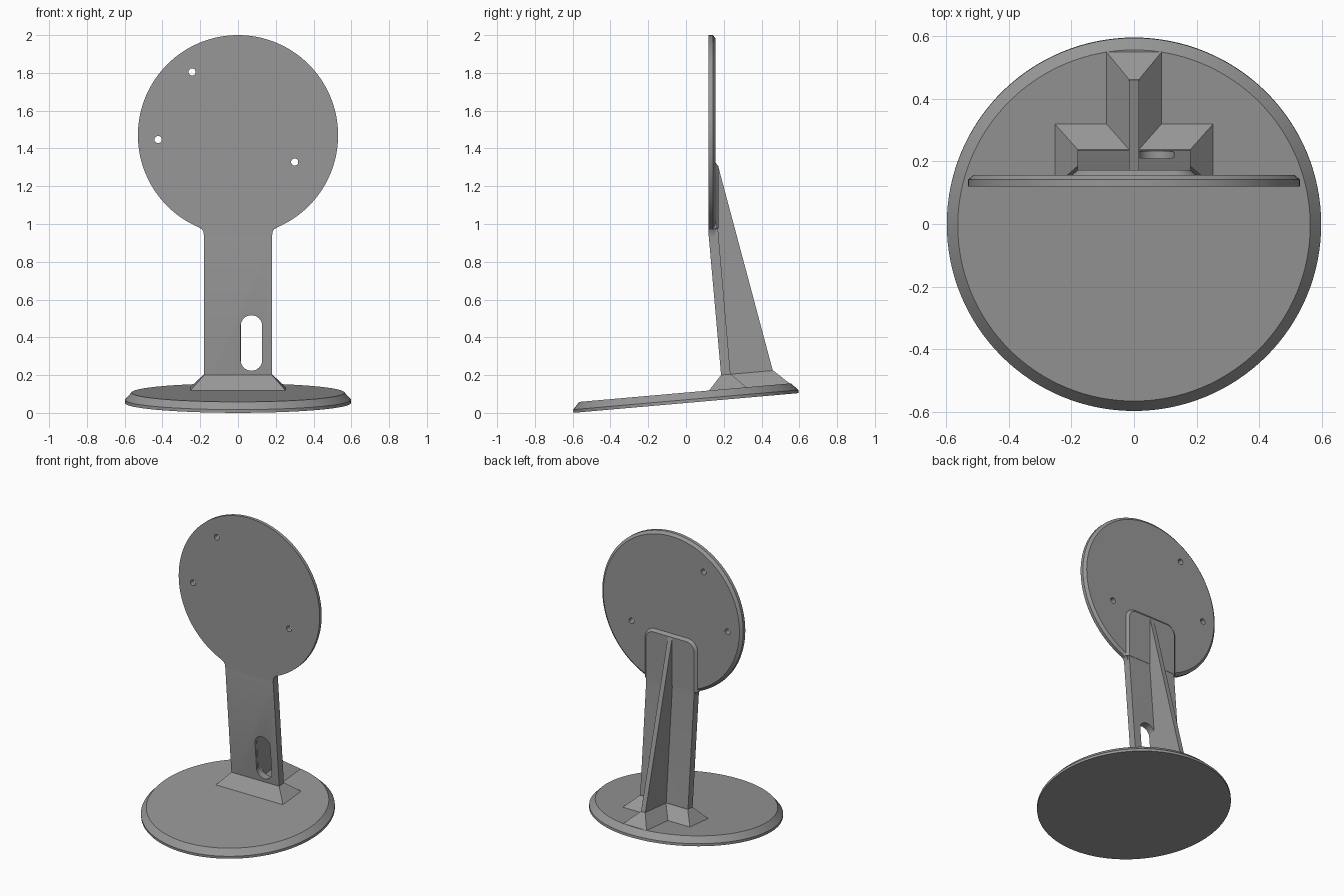
import bpy, bmesh, math
from mathutils import Matrix, Vector

if "Cube" in bpy.data.objects:
    bpy.data.objects.remove(bpy.data.objects["Cube"])

grey = bpy.data.materials.new("mid grey")
grey.diffuse_color = (0.31, 0.31, 0.31, 1)
grey.use_nodes = True
grey.node_tree.nodes["Principled BSDF"].inputs["Base Color"].default_value = grey.diffuse_color
SLOPE = math.tan(math.radians(5))


def loft(name, rings):
    """Closed solid through matching rings of points."""
    bm = bmesh.new()
    vs = [[bm.verts.new(p) for p in r] for r in rings]
    n = len(vs[0])
    bm.faces.new(vs[0])
    bm.faces.new(vs[-1])
    for a, b in zip(vs, vs[1:]):
        for i in range(n):
            j = (i + 1) % n
            bm.faces.new((a[i], a[j], b[j], b[i]))
    bmesh.ops.recalc_face_normals(bm, faces=bm.faces)
    me = bpy.data.meshes.new(name)
    bm.to_mesh(me)
    bm.free()
    me.materials.append(grey)
    ob = bpy.data.objects.new(name, me)
    bpy.context.collection.objects.link(ob)
    return ob


def smooth(ob):
    bpy.ops.object.select_all(action='DESELECT')
    bpy.context.view_layer.objects.active = ob
    ob.select_set(True)
    bpy.ops.object.shade_smooth_by_angle(angle=math.radians(25))


def cut(ob, cutter):
    cutter.hide_render = True
    cutter.hide_set(True)
    m = ob.modifiers.new("cut", 'BOOLEAN')
    m.operation = 'DIFFERENCE'
    m.solver = 'EXACT'
    m.object = cutter


def apply_cuts(ob):
    bpy.context.view_layer.objects.active = ob
    for m in list(ob.modifiers):
        bpy.ops.object.modifier_apply(modifier=m.name)


def circle(r, h, n=128):
    return [(r * math.cos(t), r * math.sin(t), h)
            for t in (2 * math.pi * i / n for i in range(n))]


def along_x(name, profile, hw):
    return loft(name, [[(x, y, z) for y, z in profile] for x in (-hw, hw)])


def pill(cx, cz, r, half, y, n=16):
    """Upright rounded slot outline in the xz plane."""
    pts = []
    for side in (0, 1):
        for i in range(n + 1):
            t = math.pi * (side + i / n)
            pts.append((cx + r * math.cos(t), y,
                        cz + (half if side == 0 else -half) + r * math.sin(t)))
    return pts


# Tilted round base with a chamfered rim
base = loft("base", [circle(0.598, 0), circle(0.598, 0.017), circle(0.563, 0.055)])
base.data.transform(Matrix.Translation((0, 0, 0.0525)) @ Matrix.Rotation(math.radians(5), 4, 'X'))
smooth(base)


# Round head plate with a flared neck at its lower edge
def head_ring(r, y):
    a = math.asin(0.207 / 0.53)
    n = 120
    pts = []
    for i in range(n + 1):
        t = -math.pi / 2 + a + (2 * math.pi - 2 * a) * i / n
        pts.append((r * math.cos(t), y, 1.47 + r * math.sin(t)))
    neck = [(0.191, 0.972), (0.183, 0.958), (0.18, 0.935)]
    return pts + [(-x, y, z) for x, z in neck] + [(x, y, z) for x, z in reversed(neck)]


head = loft("head_plate", [head_ring(0.53, 0.12), head_ring(0.53, 0.142), head_ring(0.512, 0.157)])
for x, z in ((-0.243, 1.805), (-0.423, 1.447), (0.30, 1.328)):
    cut(head, loft("screw_hole_cutter", [
        [(x + px, y, z + pz) for px, pz, _ in circle(0.019, 0, 24)] for y in (0.05, 0.25)]))
apply_cuts(head)
smooth(head)


# Raised pad joining the post to the back of the head plate
def pad_ring(hw, top, r, y):
    arc = [(hw - r + r * math.cos(t), top - r + r * math.sin(t))
           for t in (math.pi / 2 * i / 8 for i in range(9))]
    right = [(hw, 0.975)] + arc
    return [(x, y, z) for x, z in right] + [(-x, y, z) for x, z in reversed(right)]


pad = loft("back_pad", [pad_ring(0.2, 1.325, 0.075, 0.15), pad_ring(0.197, 1.322, 0.072, 0.158),
                        pad_ring(0.18, 1.305, 0.055, 0.172)])
smooth(pad)

# Leaning post with a cable slot
post = along_x("post", [(0.192, 0.13), (0.12, 0.94), (0.13, 1.0), (0.17, 1.0),
                        (0.17, 0.965), (0.242, 0.13)], 0.18)
cut(post, loft("slot_cutter", [pill(0.071, 0.37, 0.057, 0.09, y) for y in (0.1, 0.4)]))
apply_cuts(post)
smooth(post)

# Triangular rear rib
along_x("rear_rib", [(0.2, 0.14), (0.478, 0.15), (0.46, 0.222), (0.172, 1.3), (0.15, 1.32), (0.15, 0.97)], 0.016)


# Sloped flares that spread the post and rib onto the base
def flare(name, low, high):
    def ring(hw, y0, y1, lift):
        return [(x, y, lift + SLOPE * y)
                for x, y in ((-hw, y0), (hw, y0), (hw, y1), (-hw, y1))]
    loft(name, [ring(*low, 0.105), ring(*high, 0.184)])


flare("post_flare", (0.255, 0.12, 0.322), (0.18, 0.185, 0.238))
flare("rib_flare", (0.09, 0.21, 0.552), (0.016, 0.21, 0.462))
